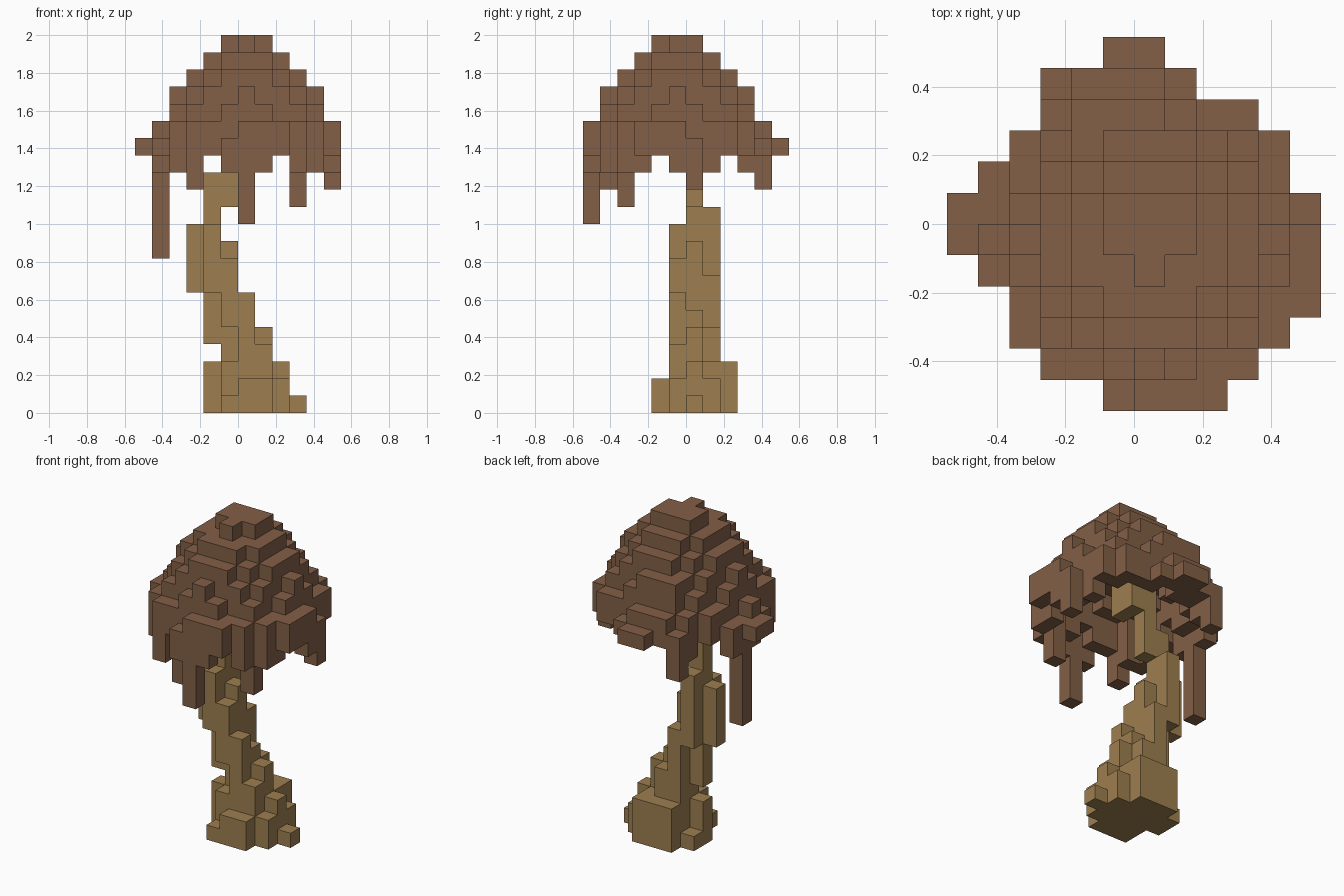
import bpy, bmesh
from mathutils import Vector

U = 1 / 11  # edge length of one block

cube = bpy.data.objects.get("Cube")
if cube:
    bpy.data.objects.remove(cube, do_unlink=True)


def make_material(name, color):
    mat = bpy.data.materials.new(name)
    mat.use_nodes = True
    mat.diffuse_color = (*color, 1)
    mat.node_tree.nodes["Principled BSDF"].inputs["Base Color"].default_value = (*color, 1)
    return mat


def box(x0, x1, y0, y1, z0, z1):
    """Cells in an inclusive range."""
    return {(x, y, z) for x in range(x0, x1 + 1)
            for y in range(y0, y1 + 1) for z in range(z0, z1 + 1)}


def disc(z, limit):
    """Round layer of cells centred on the canopy axis."""
    return {(x, y, z) for x in range(-6, 7) for y in range(-7, 6)
            if x * x + (y + 1) ** 2 <= limit}


def build(name, cells, mat):
    """Skin a set of cells, keeping only the exposed block faces."""
    bm = bmesh.new()
    for cell in cells:
        centre = Vector(cell) + Vector((0.5, 0.5, 0.5))
        for axis in range(3):
            for sign in (-1, 1):
                n = Vector((0, 0, 0))
                n[axis] = sign
                if tuple(int(c + d) for c, d in zip(cell, n)) in cells:
                    continue
                a = Vector((0, 0, 0))
                a[(axis + 1) % 3] = 1
                b = n.cross(a)
                bm.faces.new([bm.verts.new((centre + (n + a * i + b * j) / 2) * U)
                              for i, j in ((1, 1), (-1, 1), (-1, -1), (1, -1))])
    bmesh.ops.remove_doubles(bm, verts=bm.verts, dist=U / 100)
    mesh = bpy.data.meshes.new(name)
    bm.to_mesh(mesh)
    bm.free()
    mesh.materials.append(mat)
    obj = bpy.data.objects.new(name, mesh)
    bpy.context.collection.objects.link(obj)


leaf_brown = make_material("leaf brown", (0.228, 0.115, 0.063))
bark_tan = make_material("bark tan", (0.34, 0.21, 0.079))

# Trunk: flared foot
trunk = box(-1, 1, -1, 1, 0, 2)
trunk |= box(0, 1, -2, -2, 0, 1) | box(-1, -1, -2, -2, 0, 0)
trunk |= box(-1, 1, 2, 2, 0, 2) | box(2, 2, 0, 0, 0, 2) | box(2, 2, -1, 1, 0, 1)
trunk |= box(-2, -2, 0, 0, 0, 2) | box(-2, -2, 1, 1, 0, 0) | box(3, 3, 0, 0, 0, 0)
# Trunk: leaning stem, front, middle and back slices
trunk |= box(0, 0, -1, -1, 3, 6) | box(1, 1, -1, -1, 3, 3)
trunk |= box(-1, -1, -1, -1, 5, 8) | box(-2, -2, -1, -1, 7, 10)
trunk |= box(-1, 1, 0, 0, 3, 4) | box(0, 0, 0, 0, 5, 5) | box(-1, -1, 0, 0, 5, 9)
trunk |= box(-2, -2, 0, 0, 4, 13) | box(-3, -3, 0, 0, 7, 10)
trunk |= box(-1, 0, 1, 1, 3, 4) | box(-1, -1, 1, 1, 5, 7) | box(-2, -2, 1, 1, 7, 11)
# Trunk: crook reaching into the canopy
trunk |= box(-1, -1, 0, 0, 12, 17) | box(0, 0, -1, 0, 15, 17)
build("trunk", trunk, bark_tan)

# Canopy: stacked round layers, hollow underneath
canopy = set()
for layer, limit in enumerate((26, 25, 18, 16, 10, 5, 1), start=15):
    canopy |= disc(layer, limit)
for layer, limit in ((15, 16), (16, 13), (17, 9)):
    canopy -= disc(layer, limit)
# Canopy: uneven clumps on the rim and crown
canopy |= box(-1, 1, -1, 0, 21, 21) | box(-2, 0, 3, 3, 16, 18)
canopy |= box(1, 2, -6, -6, 15, 16) | box(5, 5, -3, -2, 15, 16)
canopy |= box(-6, -6, -1, 0, 15, 15) | box(-5, -5, 1, 1, 15, 15)
canopy |= box(-3, -3, 4, 4, 15, 15) | box(-2, 0, 4, 4, 15, 16) | box(-1, 0, 5, 5, 15, 15)

# Canopy: tufts hanging below the rim
canopy |= box(-5, -5, -1, 1, 14, 14) | box(5, 5, -1, 0, 14, 14) | box(4, 4, 1, 1, 14, 14)
canopy |= box(-1, 1, -6, -6, 14, 14) | box(3, 4, -4, -4, 14, 14)
canopy |= box(3, 3, -5, -5, 14, 14) | box(4, 4, -3, -3, 14, 14)
canopy |= box(-3, -3, -5, -4, 14, 14) | box(-4, -4, -4, -3, 14, 14)
canopy |= box(-3, -3, 3, 4, 14, 14)
# Canopy: long strands given by position and lowest block
for x, y, low in ((-5, 0, 9), (0, -6, 11), (3, -4, 12), (5, 0, 13), (-3, -5, 13), (-3, 4, 13)):
    canopy |= box(x, x, y, y, low, 14)
build("canopy", canopy, leaf_brown)
